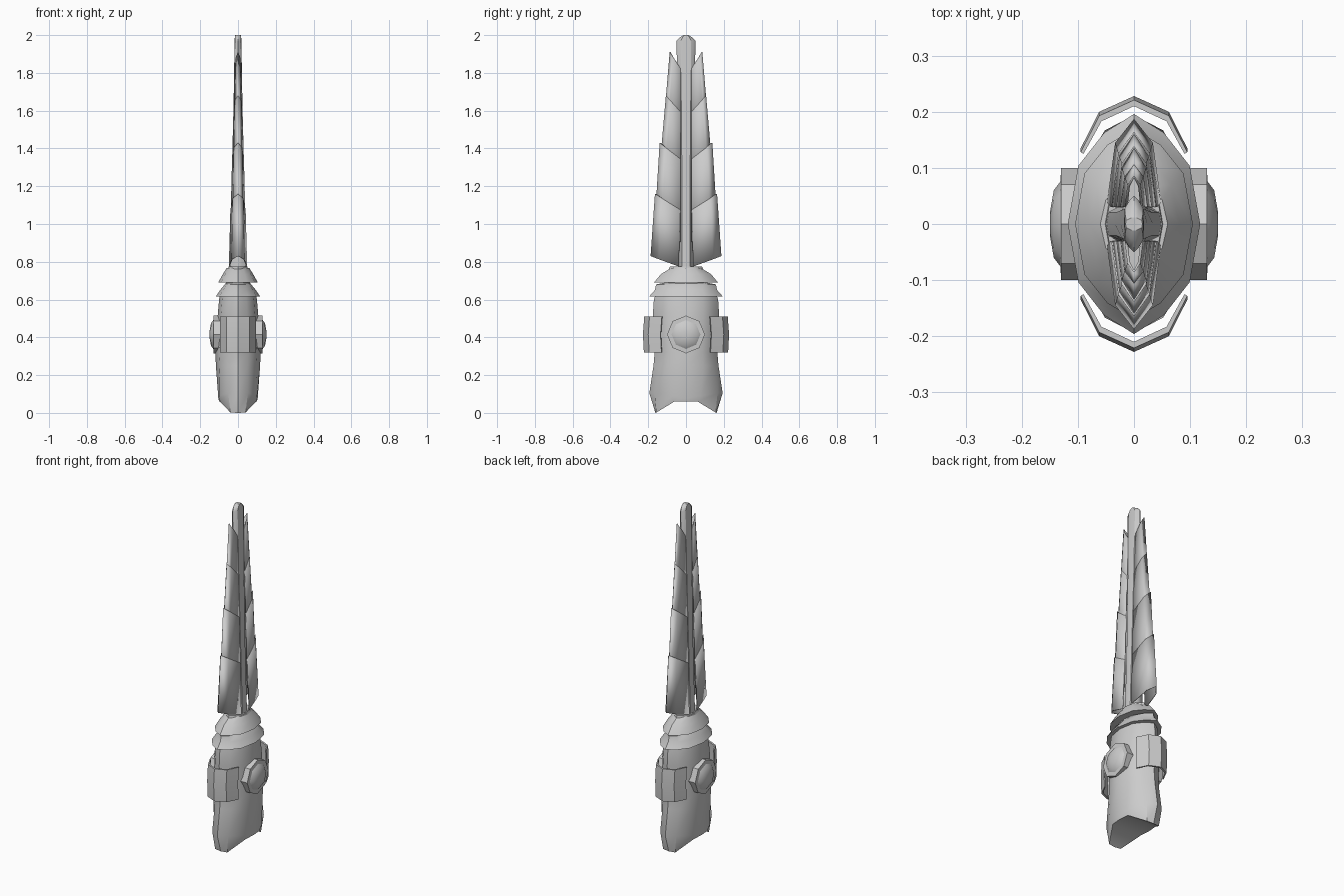
import bpy, bmesh, math

if "Cube" in bpy.data.objects:
    bpy.data.objects.remove(bpy.data.objects["Cube"])

def finish(name, bm, angle=30, recalc=True):
    if recalc:
        bmesh.ops.recalc_face_normals(bm, faces=bm.faces)
    me = bpy.data.meshes.new(name)
    bm.to_mesh(me)
    bm.free()
    me.shade_smooth()
    me.set_sharp_from_angle(angle=math.radians(angle))
    ob = bpy.data.objects.new(name, me)
    bpy.context.collection.objects.link(ob)
    return ob

def loft(name, rings, closed=True, caps=True, angle=30):
    bm = bmesh.new()
    rows = [[bm.verts.new(p) for p in r] for r in rings]
    n = len(rows[0])
    for a, b in zip(rows, rows[1:]):
        for i in range(n if closed else n - 1):
            j = (i + 1) % n
            bm.faces.new((a[i], a[j], b[j], b[i]))
    if caps and closed:
        for r in (rows[0], rows[-1]):
            # strip between mirrored vertices, so bent ends stay clean
            for i in range(n // 2):
                q = [r[i], r[i + 1], r[n - 1 - i - 1 + 1 - 1], r[n - 1 - i]]
                q = list(dict.fromkeys(q))
                if i < n // 2 - 1:
                    bm.faces.new(q)
    return finish(name, bm, angle)

# Shared almond outline of the hilt, 12 sides
QUARTER = [(1, 0), (.84, .53), (.45, .83), (0, 1)]
def almond(z, hx, hy, quarter=QUARTER):
    q = [(x * hx, y * hy) for x, y in quarter]
    right = [(x, -y) for x, y in q[:0:-1]] + q      # back tip to front tip
    left = [(-x, y) for x, y in right[-2:0:-1]]
    pts = right + left
    return [(x, y, z(abs(y)) if callable(z) else z) for x, y in pts]

def solid(name, rings, angle=30):
    bm = bmesh.new()
    rows = [[bm.verts.new(p) for p in r] for r in rings]
    n = len(rows[0])
    for a, b in zip(rows, rows[1:]):
        for i in range(n):
            j = (i + 1) % n
            bm.faces.new((a[i], a[j], b[j], b[i]))
    for r in (rows[0], rows[-1]):
        for i in range(n // 2):
            q = list(dict.fromkeys([r[i], r[i + 1], r[(n - i - 1) % n], r[(n - i) % n]]))
            if len(q) > 2:
                bm.faces.new(q)
    return finish(name, bm, angle)

# Hilt body with a notched, two-toed bottom
toe = [(1, 0), (.95, .38), (.4, .97), (0, 1)]
heel = [(1, 0), (.97, .4), (.5, .86), (0, 1)]
notch = lambda y: .06 if y < .065 else max(0, .06 * (.16 - y) / .095)
solid("hilt_body", [
    almond(notch, .10, .162, toe),
    almond(lambda y: .075 + .03 * min(1, y / .16), .104, .194, heel),
    almond(.25, .117, .172), almond(.32, .12, .166), almond(.51, .108, .176),
    almond(.60, .10, .17), almond(.63, .095, .16)], 35)

# Neck and the two flared collars
solid("neck", [almond(.60, .08, .14), almond(.775, .05, .085)])
solid("lower_collar", [almond(.615, .10, .17), almond(.615, .118, .196), almond(.65, .095, .165),
                       almond(.68, .07, .158), almond(.69, .06, .11)])
solid("upper_collar", [almond(.69, .075, .13), almond(.69, .105, .17), almond(.735, .08, .132),
                       almond(.767, .06, .08)])

# Octagonal domed bosses on both sides
def octagon(x, r):
    return [(x, r * math.sin(k * math.pi / 4), .415 + r * math.cos(k * math.pi / 4)) for k in range(8)]
for s, side in ((1, "right"), (-1, "left")):
    solid(side + "_boss", [octagon(s * x, r) for x, r in
          ((.07, .1), (.13, .1), (.131, .076), (.143, .06), (.15, .02))], 35)

# Bent guard plates floating in front and behind
outer = [(.095, .135), (.062, .2), (0, .228)]
inner = [(.09, .132), (.058, .19), (0, .217)]
def plate_ring(z, s, d):
    full = outer + [(-x, y) for x, y in outer[1::-1]]
    back = inner + [(-x, y) for x, y in inner[1::-1]]
    return [(x, s * (y - d), z) for x, y in full + back[::-1]]
for s, side in ((-1, "front"), (1, "back")):
    bm = bmesh.new()
    rows = [[bm.verts.new(p) for p in plate_ring(z, s, d)] for z, d in ((.32, .005), (.415, 0), (.51, .007))]
    for a, b in zip(rows, rows[1:]):
        for i in range(10):
            j = (i + 1) % 10
            bm.faces.new((a[i], a[j], b[j], b[i]))
    for r in (rows[0], rows[-1]):
        for i in range(4):
            bm.faces.new((r[i], r[i + 1], r[8 - i], r[9 - i]))
    finish(side + "_guard_plate", bm, 25)

# Long central core of the blade
lens = [(1, 0), (.92, .55), (.45, .85), (0, 1)]
solid("blade_core", [almond(z, hx, hy, lens) for z, hx, hy in
      ((.70, .052, .04), (.83, .046, .038), (1.2, .034, .038), (1.6, .024, .045),
       (1.97, .018, .05), (1.99, .017, .03), (2.0, .015, .012))])

# Overlapping V-shaped feathers: z bottom, z top, outer y and half width at both ends
FEATHERS = [(.83, 1.16, .185, .162, .046, .038), (.96, 1.43, .166, .137, .040, .029),
            (1.23, 1.68, .143, .104, .033, .022), (1.48, 1.91, .120, .084, .026, .014)]
def feather_row(z, yo, w, yi, drop, s):
    half = [(w, yi, z - drop), (w * .68, yi + (yo - yi) * .72, z - drop * .3), (0, yo, z)]
    return [(x, s * y, h) for x, y, h in half + [(-x, y, h) for x, y, h in half[1::-1]]]
for s, side in ((-1, "front"), (1, "back")):
    for k, (z0, z1, y0, y1, w0, w1) in enumerate(FEATHERS):
        ob = loft(f"{side}_feather_{k + 1}", [
            feather_row(z0, y0, w0, .038 if k == 0 else .03, .055, s),
            feather_row(z1, y1, w1, .03, .085, s)], closed=False)
        mod = ob.modifiers.new("thickness", "SOLIDIFY")
        mod.thickness = .005
        mod.offset = 0
